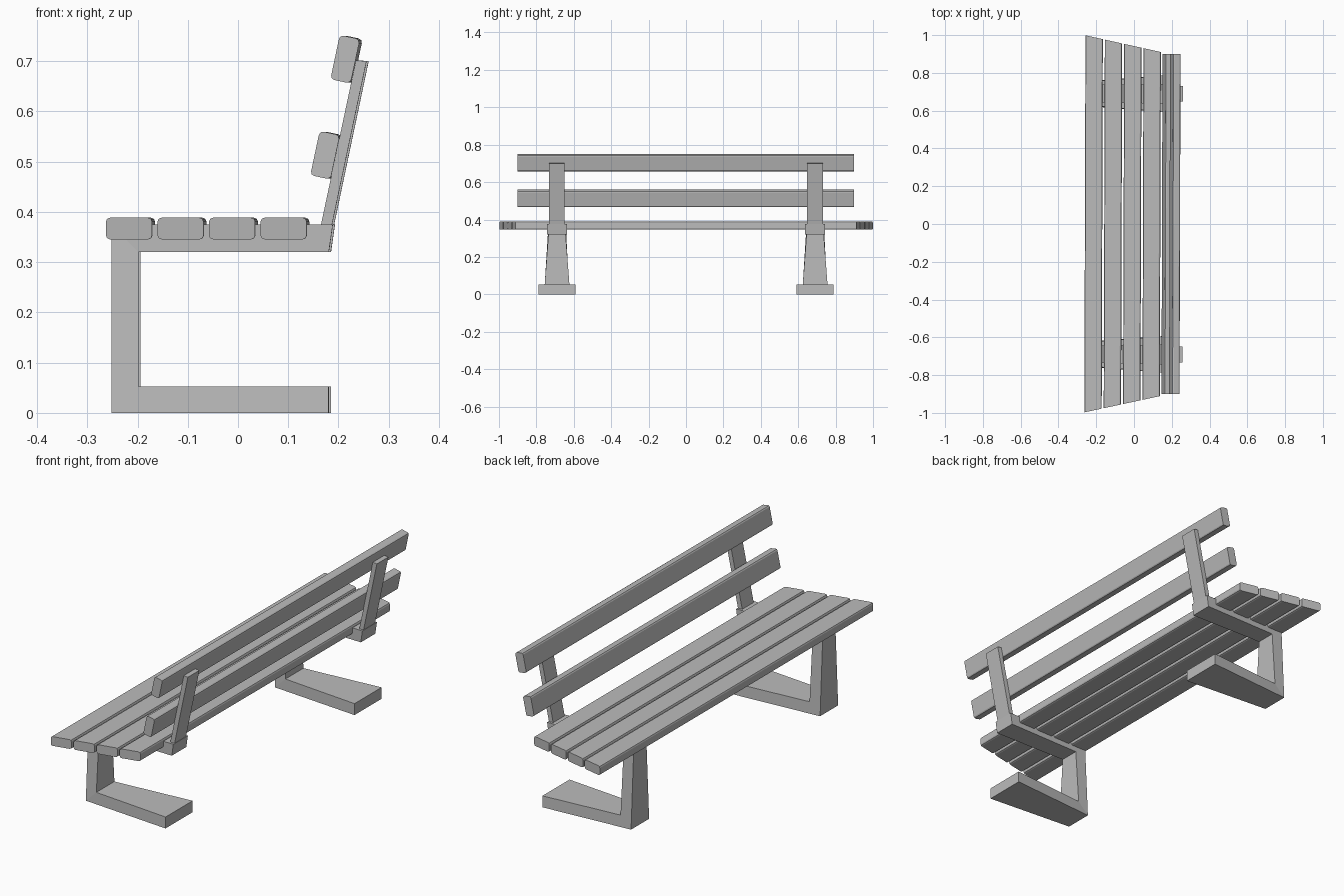
import bpy, bmesh, math
from mathutils import Matrix

cube = bpy.data.objects.get("Cube")
if cube:
    bpy.data.objects.remove(cube, do_unlink=True)

grey = bpy.data.materials.new("plain_grey")
grey.use_nodes = True
grey.diffuse_color = (0.5, 0.5, 0.5, 1)
grey.node_tree.nodes["Principled BSDF"].inputs["Base Color"].default_value = (0.5, 0.5, 0.5, 1)

# The bench sits very slightly turned about the vertical axis
TURN = Matrix.Rotation(-0.003, 4, 'Z')


def loft(name, sections):
    """Skin a row of matching rings into a closed solid."""
    bm = bmesh.new()
    rings = [[bm.verts.new(p) for p in ring] for ring in sections]
    n = len(rings[0])
    for a, b in zip(rings, rings[1:]):
        for i in range(n):
            j = (i + 1) % n
            bm.faces.new((a[i], a[j], b[j], b[i]))
    bm.faces.new(rings[0])
    bm.faces.new(rings[-1][::-1])
    bmesh.ops.recalc_face_normals(bm, faces=bm.faces)
    bm.transform(TURN)
    mesh = bpy.data.meshes.new(name)
    bm.to_mesh(mesh)
    bm.free()
    mesh.materials.append(grey)
    obj = bpy.data.objects.new(name, mesh)
    bpy.context.collection.objects.link(obj)
    return obj


def plank(name, cx, cz, width, height, tilt, half_length, radius=0.008):
    """Long board with rounded edges; half_length(x) shapes its ends."""
    profile = []
    for k, (sx, sz) in enumerate(((1, 1), (-1, 1), (-1, -1), (1, -1))):
        for step in range(3):
            a = math.radians(90 * k + 45 * step)
            u = sx * (width / 2 - radius) + radius * math.cos(a)
            v = sz * (height / 2 - radius) + radius * math.sin(a)
            profile.append((cx + u * math.cos(tilt) + v * math.sin(tilt),
                            cz - u * math.sin(tilt) + v * math.cos(tilt)))
    loft(name, [[(x, s * half_length(x), z) for x, z in profile] for s in (-1, 1)])


# Seat slats, with ends cut along one slanted line
for i in range(4):
    plank(f"seat_slat_{i + 1}", -0.214 + i * 0.1025, 0.367, 0.092, 0.043, 0,
          lambda x: 0.998 - 0.218 * (x + 0.26))

# Backrest rails
for name, x, z in (("lower_back_rail", 0.176, 0.513), ("upper_back_rail", 0.216, 0.704)):
    plank(name, x, z, 0.041, 0.09, math.radians(12), lambda x: 0.9)

# C-shaped supports and back posts: outer point, inner point, half width
frame = [((0.183, 0), (0.183, 0.053), 0.099),
         ((-0.25, 0), (-0.196, 0.053), 0.066),
         ((-0.25, 0.375), (-0.196, 0.32), 0.046),
         ((0.191, 0.375), (0.183, 0.32), 0.053)]
post = [((0.160, 0.34), (0.182, 0.34), 0.042),
        ((0.237, 0.702), (0.258, 0.700), 0.042)]
for side, y in (("left", 0.69), ("right", -0.69)):
    for part, path in (("support", frame), ("back_post", post)):
        loft(f"{part}_{side}",
             [[(o[0], y - w, o[1]), (o[0], y + w, o[1]),
               (i[0], y + w, i[1]), (i[0], y - w, i[1])] for o, i, w in path])
